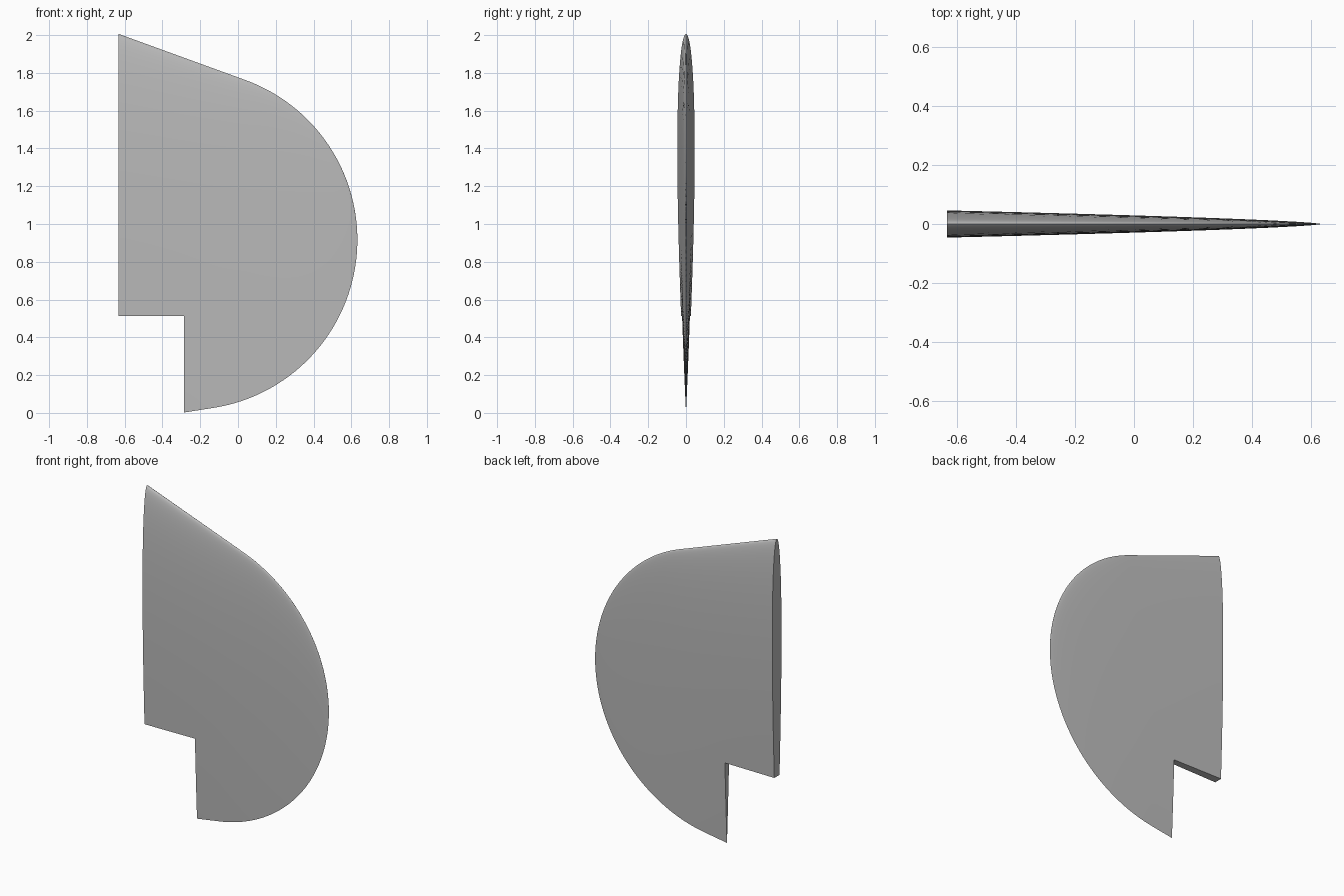
import bpy, bmesh, math

# Remove the default object
cube = bpy.data.objects.get("Cube")
if cube:
    bpy.data.objects.remove(cube, do_unlink=True)

# Planform: a round tip joined to the root by tangent edges
ROOT, TIP = -0.632, 0.632
RADIUS, CZ = 0.9, 0.916
CX = TIP - RADIUS
UPPER, LOWER = math.radians(70), math.radians(81)   # tangent points on the arc
HALF_THICK = 0.046
CHORD_STEPS, ARC_STEPS, ROOT_STEPS = 40, 48, 12


def edge_offset(x, angle):
    """Distance of the outline from the arc centre height at x."""
    tx = RADIUS * math.cos(angle)
    dx = x - CX
    if dx < tx:
        return RADIUS * math.sin(angle) + (tx - dx) / math.tan(angle)
    return math.sqrt(max(RADIUS ** 2 - dx ** 2, 0))


def foil(t):
    """Symmetric foil thickness along the chord, peak of one, sharp tail."""
    return 10 * (0.2969 * math.sqrt(t) - 0.126 * t - 0.3516 * t ** 2
                 + 0.2843 * t ** 3 - 0.1036 * t ** 4)


def section(bm, x):
    """Closed foil loop: front side down to the tail, back side up again."""
    top = CZ + edge_offset(x, UPPER)
    bottom = CZ - edge_offset(x, LOWER)
    half = HALF_THICK * ((TIP - x) / (TIP - ROOT)) ** 0.66
    loop = []
    for i in range(2 * CHORD_STEPS):
        a = math.pi * i / CHORD_STEPS
        t = (1 - math.cos(a)) / 2
        side = -1 if i < CHORD_STEPS else 1
        y = side * half * max(foil(t), 0)
        loop.append(bm.verts.new((x, y, top + (bottom - top) * t)))
    return loop


# Fin: loft the sections from root to tip
bm = bmesh.new()
start = CX + RADIUS * math.cos(LOWER)
stations = [ROOT + (start - ROOT) * i / ROOT_STEPS for i in range(ROOT_STEPS)]
stations += [CX + RADIUS * math.cos(LOWER * (1 - i / ARC_STEPS)) for i in range(ARC_STEPS)]
loops = [section(bm, x) for x in stations]
n = 2 * CHORD_STEPS
for a, b in zip(loops, loops[1:]):
    for i in range(n):
        j = (i + 1) % n
        bm.faces.new((a[i], a[j], b[j], b[i]))
point = bm.verts.new((TIP, 0, CZ))
for i in range(n):
    bm.faces.new((loops[-1][i], loops[-1][(i + 1) % n], point))
bm.faces.new(loops[0])
bmesh.ops.recalc_face_normals(bm, faces=bm.faces)
mesh = bpy.data.meshes.new("fin")
bm.to_mesh(mesh)
bm.free()
fin = bpy.data.objects.new("fin", mesh)
bpy.context.collection.objects.link(fin)

# Material
grey = bpy.data.materials.new("plain grey")
grey.use_nodes = True
colour = (0.5, 0.5, 0.5, 1)
grey.diffuse_color = colour
grey.node_tree.nodes["Principled BSDF"].inputs["Base Color"].default_value = colour
mesh.materials.append(grey)

# Notch in the lower root corner
NOTCH_X, NOTCH_Z = -0.285, 0.513
bpy.ops.mesh.primitive_cube_add(size=1, location=(NOTCH_X - 0.5, 0, NOTCH_Z - 0.5))
cutter = bpy.context.object
cutter.name = "notch_cutter"
cutter.hide_render = True
cutter.data.materials.append(grey)
cut = fin.modifiers.new("notch", "BOOLEAN")
cut.operation = "DIFFERENCE"
cut.solver = "EXACT"
cut.object = cutter

bpy.ops.object.select_all(action="DESELECT")
fin.select_set(True)
bpy.context.view_layer.objects.active = fin
bpy.ops.object.modifier_apply(modifier=cut.name)
bpy.data.objects.remove(cutter, do_unlink=True)

# Smooth sides with crisp cut edges
bpy.ops.object.shade_smooth_by_angle(angle=math.radians(35))
